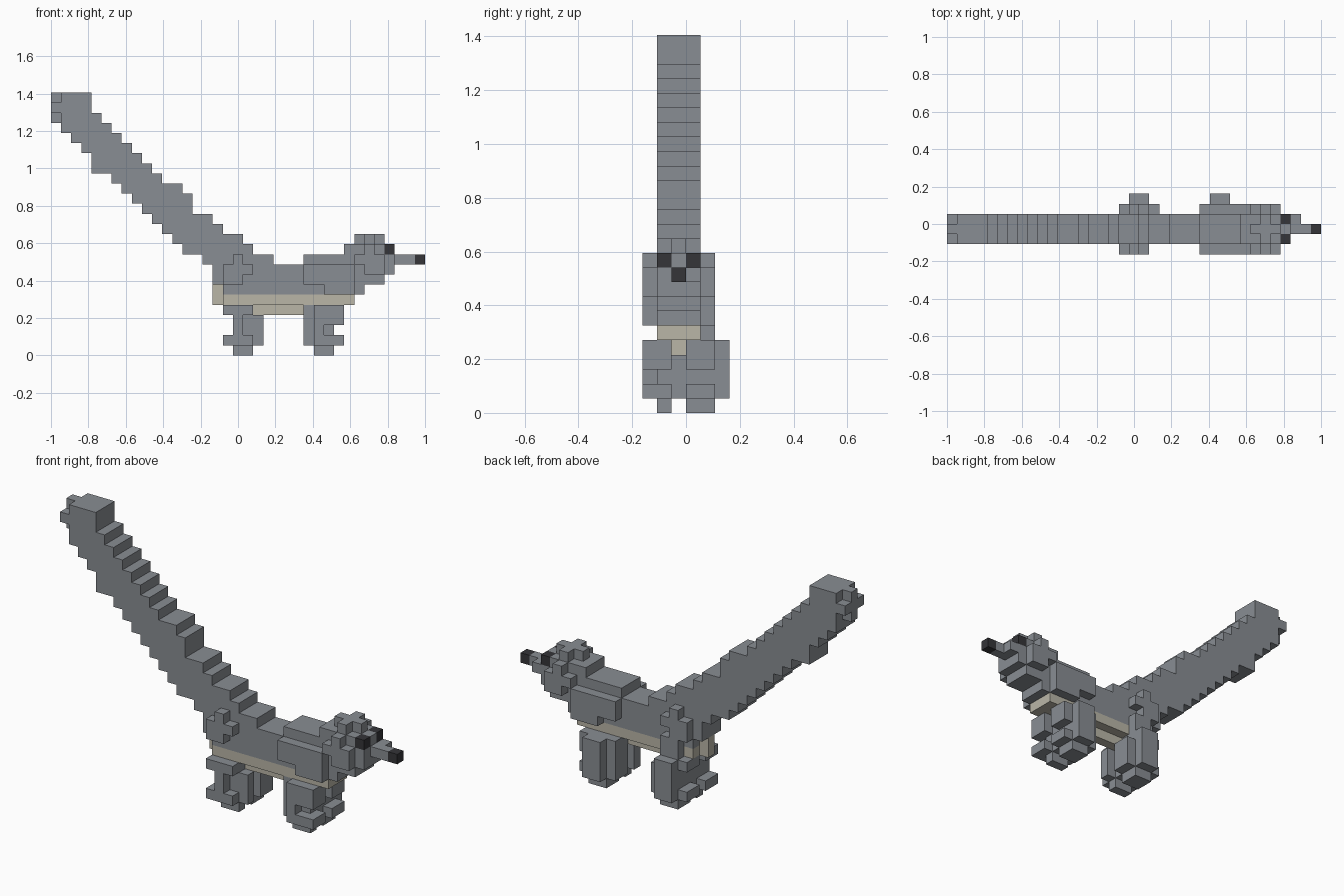
import bpy, bmesh, math
from mathutils import Vector

cube = bpy.data.objects.get("Cube")
if cube:
    bpy.data.objects.remove(cube, do_unlink=True)

S = 2 / 37                      # edge of one block
ORIGIN = Vector((-18.5, -3, 0))  # grid corner: 37 long, 6 wide, 26 high


def material(name, rgb):
    m = bpy.data.materials.new(name)
    m.use_nodes = True
    col = (*rgb, 1)
    m.diffuse_color = col
    bsdf = m.node_tree.nodes["Principled BSDF"]
    bsdf.inputs["Base Color"].default_value = col
    bsdf.inputs["Roughness"].default_value = 0.9
    return m


GREY = material("grey fur", (0.25, 0.268, 0.292))
CREAM = material("cream belly", (0.49, 0.467, 0.39))
BLACK = material("black", (0.035, 0.035, 0.04))


def box(x, y, z):
    """Blocks in half-open index ranges."""
    return {(i, j, k) for i in range(*x) for j in range(*y) for k in range(*z)}


def columns(start, heights, y):
    """Neighbouring columns, each with its own bottom and top."""
    out = set()
    for n, h in enumerate(heights):
        out |= box((start + n, start + n + 1), y, h)
    return out


def plate(j, rows):
    """One-block layer: {height: lengthwise indices}."""
    return {(i, j, k) for k, cells in rows.items() for i in cells}


def build(name, cells, mat):
    """Outer shell of a set of blocks, with flat areas merged."""
    bm = bmesh.new()
    verts = {}

    def vert(p):
        if p not in verts:
            verts[p] = bm.verts.new((Vector(p) + ORIGIN) * S)
        return verts[p]

    for c in cells:
        for axis in range(3):
            u, w = (axis + 1) % 3, (axis + 2) % 3
            for side in (0, 1):
                n = list(c)
                n[axis] += 2 * side - 1
                if tuple(n) in cells:
                    continue
                ring = []
                for du, dw in ((0, 0), (1, 0), (1, 1), (0, 1)):
                    p = list(c)
                    p[axis] += side
                    p[u] += du
                    p[w] += dw
                    ring.append(vert(tuple(p)))
                bm.faces.new(ring if side else ring[::-1])
    bmesh.ops.dissolve_limit(bm, angle_limit=math.radians(1),
                             verts=bm.verts, edges=bm.edges)
    me = bpy.data.meshes.new(name)
    bm.to_mesh(me)
    bm.free()
    me.materials.append(mat)
    ob = bpy.data.objects.new(name, me)
    bpy.context.collection.objects.link(ob)
    return ob


# Raised tail with a rounded tip
tail = columns(1, [(22, 26), (21, 26), (20, 26), (18, 24), (18, 23), (17, 22),
                   (16, 21), (15, 20), (14, 19), (13, 18), (12, 17), (11, 17),
                   (10, 16), (10, 14), (9, 14)], (1, 4))
tail |= box((0, 1), (2, 3), (23, 26)) | box((0, 1), (1, 4), (24, 25))
build("tail", tail, GREY)

# Body, rising towards the neck
body = columns(16, [(7, 13), (6, 12), (6, 12), (6, 11), (6, 10), (6, 10),
                    (6, 9), (6, 9), (6, 9), (6, 10), (6, 10), (6, 10),
                    (6, 10), (6, 11)], (1, 4))
build("body", body, GREY)

# Pale underside
belly = box((17, 30), (1, 4), (5, 6)) | box((20, 27), (2, 3), (4, 5))
belly |= box((16, 17), (2, 3), (5, 7))
build("belly", belly, CREAM)

# Head with domed crown and snout
head = columns(30, [(6, 11), (7, 11), (7, 11)], (1, 4))
head |= box((30, 33), (2, 3), (11, 12)) | box((31, 32), (1, 4), (11, 12))
head |= box((33, 34), (1, 4), (8, 10)) | box((33, 34), (2, 3), (10, 11))
build("head", head, GREY)
build("snout", box((34, 36), (2, 3), (9, 10)) | box((34, 35), (3, 4), (9, 10)), GREY)
build("nose", box((36, 37), (2, 3), (9, 10)), BLACK)

# Paired side details
for side, eye_j, flank in (("right", 1, 0), ("left", 3, 4)):
    build(side + "_eye", {(33, eye_j, 10)}, BLACK)
    build(side + "_cheek", plate(flank, {10: [31], 9: [30, 31, 32],
                                         8: [31, 32]}), GREY)
    build(side + "_shoulder", plate(flank, {8: range(25, 30), 7: range(25, 30),
                                            6: range(27, 30)}), GREY)
    build(side + "_hip", plate(flank, {9: [18], 8: [17, 18, 19],
                                       7: [17, 18]}), GREY)
build("left_thigh", plate(4, {6: [18, 19], 5: [18, 19]}), GREY)

# Leg outlines in side view
HIND = {4: [17, 18, 19], 3: [18, 19, 20], 2: [18, 19, 20],
        1: [17, 18, 19, 20]}
FRONT = {4: [25, 26, 27, 28], 3: [25, 26, 27, 28], 2: [25, 26, 27],
         1: [25, 26, 27, 28]}
HIND_OUT = {4: [17, 18, 19], 3: [18], 2: [18], 1: [17, 18, 19]}
FRONT_OUT = {4: [26, 27, 28], 3: [26, 27, 28], 2: [26], 1: [26, 27, 28]}

for name, full, outer, foot in (("hind", HIND, HIND_OUT, (18, 20)),
                                ("front", FRONT, FRONT_OUT, (26, 28))):
    core = {k: range(*foot) for k in (1, 2, 3)}
    right = plate(1, full) | plate(0, outer) | box(foot, (1, 2), (0, 1))
    left = plate(3, full) | plate(4, full) | plate(5, {k: range(*foot) for k in (1, 2, 3, 4)})
    left |= box(foot, (3, 5), (0, 1))
    build("right_%s_leg" % name, right, GREY)
    build("left_%s_leg" % name, left, GREY)
    build("%s_leg_bridge" % name, plate(2, core), GREY)
